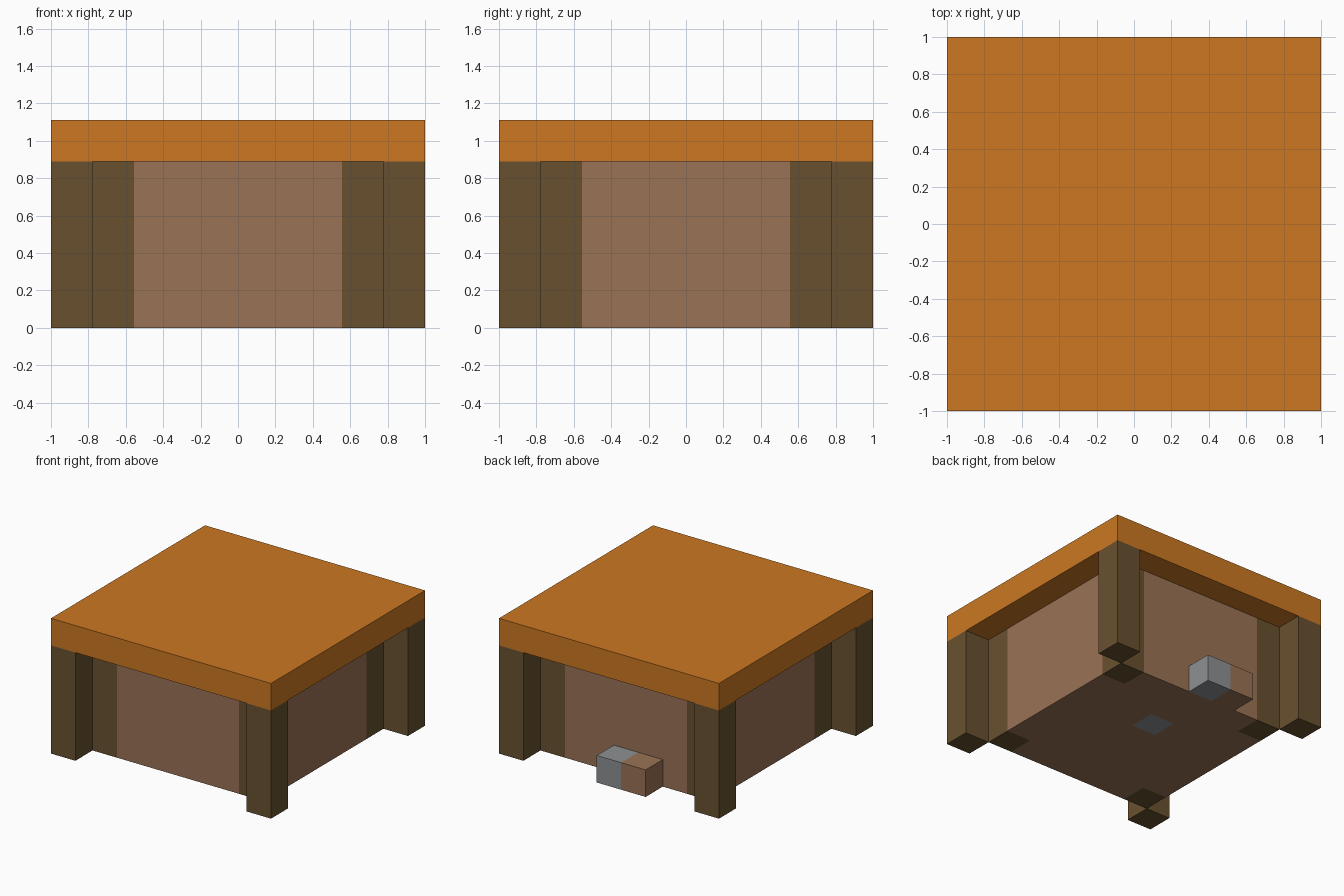
import bpy
import bmesh
from mathutils import Matrix

if "Cube" in bpy.data.objects:
    bpy.data.objects.remove(bpy.data.objects["Cube"])

U = 2 / 9          # one block
WALL_H = 4 * U


def linear(c):
    c /= 255
    return c / 12.92 if c <= 0.04045 else ((c + 0.055) / 1.055) ** 2.4


def material(name, rgb):
    mat = bpy.data.materials.new(name)
    mat.use_nodes = True
    colour = [linear(c) for c in rgb] + [1]
    mat.diffuse_color = colour
    mat.node_tree.nodes["Principled BSDF"].inputs["Base Color"].default_value = colour
    return mat


orange = material("ochre roof", (204, 120, 34))
brown = material("brown plank", (154, 114, 85))
dark = material("dark timber", (104, 81, 47))
grey = material("grey stone", (142, 144, 146))


def finish(bm, name, mats):
    bmesh.ops.recalc_face_normals(bm, faces=bm.faces)
    mesh = bpy.data.meshes.new(name)
    bm.to_mesh(mesh)
    bm.free()
    for mat in mats:
        mesh.materials.append(mat)
    obj = bpy.data.objects.new(name, mesh)
    bpy.context.collection.objects.link(obj)
    return obj


def box(name, centre, size, mat):
    bm = bmesh.new()
    bmesh.ops.create_cube(bm, size=1, matrix=Matrix.Translation(centre) @ Matrix.Diagonal((*size, 1)))
    return finish(bm, name, [mat])


# Flat roof slab
box("roof", (0, 0, WALL_H + U / 2), (9 * U, 9 * U, U), orange)

# Outer corner posts
for side, sx in (("right", -1), ("left", 1)):
    for end, sy in (("front", -1), ("back", 1)):
        box(f"{end}_{side}_post", (sx * 4 * U, sy * 4 * U, WALL_H / 2), (U, U, WALL_H), dark)

# House body on a block grid, with dark timber in the corner cells
bm = bmesh.new()
bmesh.ops.create_grid(bm, x_segments=7, y_segments=7, size=3.5 * U)
top = bmesh.ops.extrude_face_region(bm, geom=bm.faces[:], use_keep_orig=True)
bmesh.ops.translate(bm, verts=[g for g in top["geom"] if isinstance(g, bmesh.types.BMVert)],
                    vec=(0, 0, WALL_H))
for face in bm.faces:
    c = face.calc_center_median()
    if min(abs(c.x), abs(c.y)) > 2.5 * U:
        face.material_index = 1
    # Stone set in the floor
    elif c.z < 0.01 and abs(c.x) < U / 2 and abs(c.y - U) < U / 2:
        face.material_index = 2
finish(bm, "house_body", [brown, dark, grey])

# Step blocks at the back
box("stone_step", (0, 4 * U, U / 2), (U, U, U), grey)
box("plank_step", (-U, 4 * U, U / 2), (U, U, U), brown)
